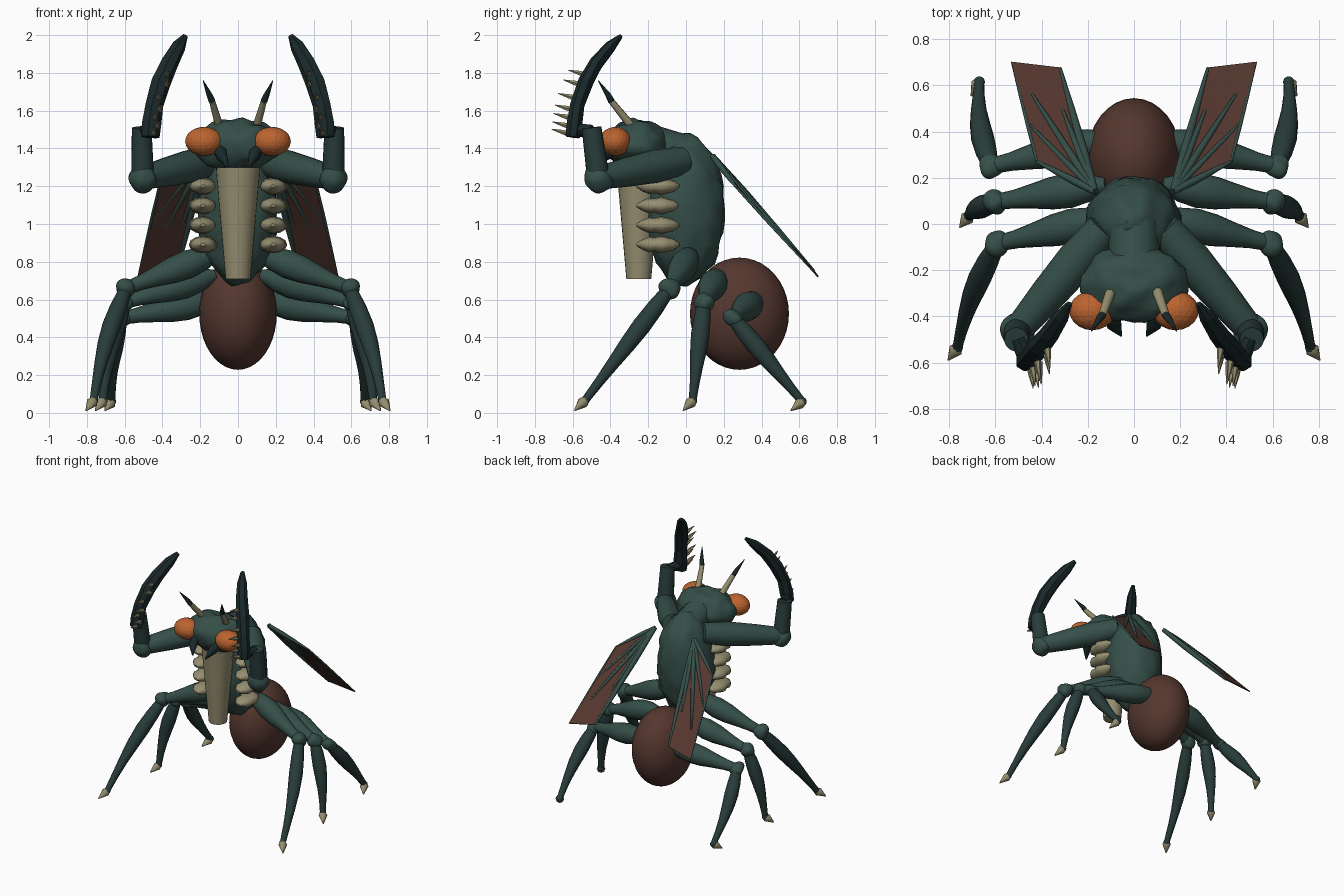
import bpy
import bmesh
import math
from mathutils import Vector, noise

default = bpy.data.objects.get("Cube")
if default:
    bpy.data.objects.remove(default, do_unlink=True)


def make_material(name, red, green, blue):
    mat = bpy.data.materials.new(name)
    mat.use_nodes = True
    colour = (red, green, blue, 1)
    mat.diffuse_color = colour
    shader = mat.node_tree.nodes["Principled BSDF"]
    shader.inputs["Base Color"].default_value = colour
    shader.inputs["Roughness"].default_value = 0.8
    return mat


shell = make_material("shell green", 0.036, 0.078, 0.066)
shin_green = make_material("deep green", 0.021, 0.045, 0.043)
dark = make_material("blackish green", 0.010, 0.021, 0.022)
brown = make_material("red brown", 0.090, 0.038, 0.028)
tan = make_material("dull bone", 0.30, 0.27, 0.16)
orange = make_material("amber", 0.50, 0.125, 0.028)


def finish(name, bm, mat, mirrored=False, smooth=True):
    """Turn a bmesh into a shaded object, optionally mirrored in x."""
    bmesh.ops.recalc_face_normals(bm, faces=bm.faces[:])
    mesh = bpy.data.meshes.new(name)
    bm.to_mesh(mesh)
    bm.free()
    mesh.materials.append(mat)
    for face in mesh.polygons:
        face.use_smooth = smooth
    if smooth:
        mesh.set_sharp_from_angle(angle=math.radians(45))
    obj = bpy.data.objects.new(name, mesh)
    bpy.context.collection.objects.link(obj)
    if mirrored:
        mirror = obj.modifiers.new("Mirror", 'MIRROR')
        mirror.use_mirror_merge = False
    return obj


def ellipsoid(name, centre, size, mat, mirrored=False, lumps=0.0, faceted=False):
    bm = bmesh.new()
    if faceted:
        bmesh.ops.create_icosphere(bm, subdivisions=3, radius=1)
    else:
        bmesh.ops.create_uvsphere(bm, u_segments=32, v_segments=20, radius=1)
    for v in bm.verts:
        normal = v.co.normalized()
        v.co = Vector(centre) + Vector(a * b for a, b in zip(v.co, size))
        v.co += normal * lumps * noise.noise(v.co * 14)
    return finish(name, bm, mat, mirrored, not faceted)


def limb(name, points, radii, mat, sides=12, mirrored=True, aspect=(1, 1), smooth=True):
    """Loft a tube through the points with a radius at each one."""
    pts = [Vector(p) for p in points]
    overall = (pts[-1] - pts[0]).normalized()
    ref = Vector((0, 1, 0)) if abs(overall.z) > 0.8 else Vector((0, 0, 1))
    bm = bmesh.new()
    rings = []
    for i, (p, r) in enumerate(zip(pts, radii)):
        along = (pts[min(i + 1, len(pts) - 1)] - pts[max(i - 1, 0)]).normalized()
        side = along.cross(ref).normalized()
        up = side.cross(along)
        ring = []
        for k in range(sides):
            t = math.tau * k / sides
            ring.append(bm.verts.new(p + side * (math.cos(t) * r * aspect[0])
                                     + up * (math.sin(t) * r * aspect[1])))
        rings.append(ring)
    for low, high in zip(rings, rings[1:]):
        for k in range(sides):
            n = (k + 1) % sides
            bm.faces.new((low[k], low[n], high[n], high[k]))
    bm.faces.new(rings[0])
    bm.faces.new(rings[-1])
    return finish(name, bm, mat, mirrored, smooth)


def spread(start, end, count):
    a, b = Vector(start), Vector(end)
    return [a.lerp(b, i / (count - 1)) for i in range(count)]


# Body
ellipsoid("thorax", (0, -0.005, 1.075), (0.21, 0.212, 0.395), shell, lumps=0.025)
ellipsoid("head", (0, -0.26, 1.42), (0.235, 0.165, 0.135), shell, lumps=0.025)
limb("neck", [(0, 0, 1.36), (0, -0.2, 1.42)], [0.11, 0.11], shell, mirrored=False)
ellipsoid("abdomen", (0, 0.283, 0.525), (0.205, 0.262, 0.297), brown)

# Tapered chest plate and ribs
limb("chest_plate", [(0, -0.25, 1.3), (0, -0.25, 0.71)], [0.118, 0.066], tan,
     sides=24, mirrored=False)
for i in range(4):
    z = 1.2 - 0.103 * i
    limb("rib_%d" % (i + 1), spread((0.185, -0.262, z), (0.185, -0.035, z), 8),
         [0.008, 0.028, 0.041, 0.038, 0.046, 0.038, 0.03, 0.008], tan,
         aspect=(1.65, 1))

# Face
ellipsoid("eye", (0.18, -0.375, 1.437), (0.1, 0.085, 0.077), orange, True, faceted=True)
limb("mandible", [(0.1, -0.37, 1.40), (0.085, -0.44, 1.36), (0.055, -0.485, 1.30)],
     [0.035, 0.032, 0.004], dark, sides=8)
limb("antenna_base", [(0.1, -0.29, 1.52), (0.137, -0.395, 1.65)], [0.023, 0.017], tan, sides=8)
limb("antenna_tip", [(0.137, -0.395, 1.65), (0.15, -0.41, 1.68), (0.185, -0.465, 1.76)],
     [0.018, 0.016, 0.002], dark, sides=8)

# Raised front arms
limb("upper_arm", spread((0.13, -0.02, 1.335), (0.5, -0.455, 1.245), 4),
     [0.075, 0.088, 0.078, 0.062], shell, sides=20)
ellipsoid("elbow", (0.502, -0.465, 1.238), (0.072, 0.078, 0.076), shell, True, lumps=0.015)
limb("forearm", [(0.505, -0.465, 1.25), (0.51, -0.5, 1.51)], [0.06, 0.052], shin_green, sides=20)

# Curved claw with spines along its forward edge
claw_path = [(0.465, -0.6, 1.46), (0.46, -0.59, 1.53), (0.445, -0.575, 1.63),
             (0.41, -0.53, 1.75), (0.365, -0.475, 1.85), (0.315, -0.4, 1.94),
             (0.28, -0.345, 1.995)]
limb("claw", claw_path, [0.046, 0.05, 0.046, 0.05, 0.045, 0.036, 0.014], dark,
     sides=7, aspect=(1.08, 0.85), smooth=False)
limb("claw_wrist", [(0.5, -0.5, 1.49), (0.465, -0.59, 1.5)], [0.035, 0.035], dark, sides=8)
for i, t in enumerate((0.25, 0.8, 1.3, 1.75, 2.3, 2.9, 3.4)):
    k = int(t)
    base = Vector(claw_path[k]).lerp(Vector(claw_path[k + 1]), t - k)
    base += Vector((-0.035 if i % 2 else -0.015, -0.02, 0))
    reach = Vector((-0.012, -0.095, 0.025))
    limb("claw_spine_%d" % (i + 1), [base, base + reach * 0.4, base + reach],
         [0.017, 0.013, 0.002], tan, sides=6)

# Walking legs: hip, knee, ankle and toe tip
legs = {
    "front": ((0.1, 0.03, 0.85), (0.592, -0.085, 0.66),
              (0.765, -0.535, 0.065), (0.805, -0.59, 0.012)),
    "middle": ((0.12, 0.17, 0.73), (0.6, 0.095, 0.585),
               (0.715, 0.035, 0.065), (0.755, -0.015, 0.012)),
    "rear": ((0.1, 0.37, 0.60), (0.62, 0.25, 0.5),
             (0.67, 0.615, 0.06), (0.705, 0.555, 0.012)),
}
for place, (hip, knee, ankle, toe) in legs.items():
    limb(place + "_thigh", spread(hip, knee, 7),
         [0.03, 0.062, 0.076, 0.07, 0.054, 0.04, 0.034], shell, sides=16)
    ellipsoid(place + "_knee", knee, (0.054, 0.052, 0.05), shell, True, lumps=0.015)
    path = spread(knee, ankle, 7)
    for i, p in enumerate(path):
        p.x += 0.022 * math.sin(math.pi * i / 6)
    limb(place + "_shin", path,
         [0.034, 0.046, 0.05, 0.044, 0.034, 0.026, 0.021], shin_green, sides=14)
    ellipsoid(place + "_ankle", ankle, (0.024, 0.024, 0.024), shin_green, True)
    limb(place + "_toe", [ankle, Vector(ankle).lerp(Vector(toe), 0.2), toe],
         [0.024, 0.031, 0.003], tan, sides=8)

# Wings: thin membrane with fanned veins
root, outer, tip, inner = (Vector(p) for p in (
    (0.17, 0.14, 1.36), (0.42, 0.27, 1.19), (0.53, 0.70, 0.72), (0.32, 0.675, 0.755)))
bm = bmesh.new()
bm.faces.new([bm.verts.new(p) for p in (root, outer, tip, inner)])
bmesh.ops.triangulate(bm, faces=bm.faces[:])
wing = finish("wing_membrane", bm, brown, True, smooth=False)
thick = wing.modifiers.new("Thickness", 'SOLIDIFY')
thick.thickness = 0.008
thick.offset = 0

veins = {
    "inner": (root, inner, 0.02),
    "leading": (root, outer, 0.017),
    "outer": (outer, tip, 0.008),
    "centre": (root, root.lerp(tip, 0.75), 0.017),
    "upper": (root, outer.lerp(tip, 0.4), 0.014),
    "lower": (root, inner.lerp(tip, 0.3).lerp(root, 0.35), 0.018),
}
for label, (start, end, r) in veins.items():
    limb("wing_vein_" + label, spread(start, end, 4),
         [r * 0.8, r, r * 0.75, r * 0.35], shell, sides=8)
